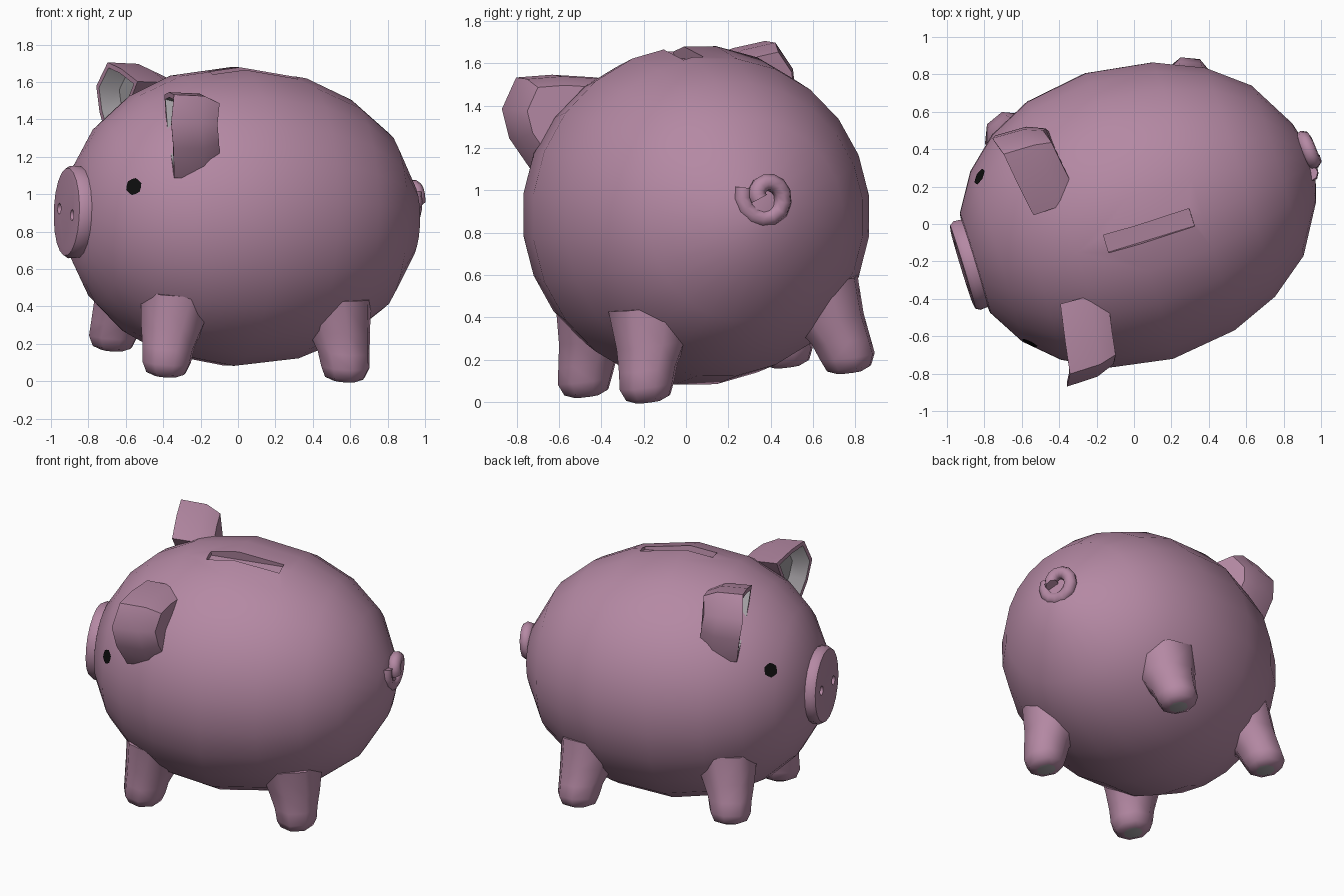
import bpy, bmesh
from math import cos, sin, pi, radians, atan2
from mathutils import Vector, Matrix
from mathutils.bvhtree import BVHTree

if "Cube" in bpy.data.objects:
    bpy.data.objects.remove(bpy.data.objects["Cube"])

# Local frame: x forward, y left, z up; POSE turns and tips the finished pig
POSE = (Matrix.Translation((0.03, 0.06, 0.88)) @ Matrix.Rotation(radians(197), 4, 'Z')
        @ Matrix.Rotation(radians(-1.5), 4, 'Y') @ Matrix.Rotation(radians(-8), 4, 'X'))


def material(name, color):
    m = bpy.data.materials.new(name)
    m.use_nodes = True
    m.diffuse_color = (*color, 1)
    m.node_tree.nodes["Principled BSDF"].inputs["Base Color"].default_value = (*color, 1)
    return m


pink = material("dusty pink", (0.46, 0.25, 0.37))
grey = material("bare grey", (0.36, 0.34, 0.36))
black = material("eye black", (0.004, 0.004, 0.004))


def make(name, bm, mats):
    mesh = bpy.data.meshes.new(name)
    bm.to_mesh(mesh)
    bm.free()
    ob = bpy.data.objects.new(name, mesh)
    bpy.context.collection.objects.link(ob)
    for m in mats:
        mesh.materials.append(m)
    return ob


def loft(rings, grey_from=None):
    """Skin closed rings of points, cap both ends, paint the last bands grey."""
    bm = bmesh.new()
    loops = [[bm.verts.new(p) for p in ring] for ring in rings]
    n = len(loops[0])
    bm.faces.new(loops[0])
    for k, (a, b) in enumerate(zip(loops, loops[1:])):
        for i in range(n):
            j = (i + 1) % n
            f = bm.faces.new((a[i], a[j], b[j], b[i]))
            f.material_index = int(grey_from is not None and k >= grey_from)
    cap = bm.faces.new(loops[-1])
    cap.material_index = int(grey_from is not None)
    bmesh.ops.recalc_face_normals(bm, faces=bm.faces)
    return bm


def lathe(profile, sides):
    return loft([[(x, r * cos(2 * pi * i / sides), r * sin(2 * pi * i / sides))
                  for i in range(sides)] for x, r in profile])


def cut(ob, bm):
    cutter = make("cutter", bm, [pink])
    cutter.hide_render = True
    mod = ob.modifiers.new("cut", 'BOOLEAN')
    mod.operation, mod.solver, mod.object = 'DIFFERENCE', 'EXACT', cutter
    bpy.context.view_layer.objects.active = ob
    bpy.ops.object.modifier_apply(modifier=mod.name)
    bpy.data.objects.remove(cutter)


def finish(ob, angle=40):
    bpy.ops.object.select_all(action='DESELECT')
    ob.select_set(True)
    bpy.context.view_layer.objects.active = ob
    bpy.ops.object.shade_smooth_by_angle(angle=radians(angle))
    ob.matrix_world = POSE


# Body: egg shape turned about the forward axis
body_profile = [(-0.965, 0.06), (-0.92, 0.22), (-0.77, 0.48), (-0.56, 0.645), (-0.3, 0.755),
                (0.06, 0.805), (0.4, 0.75), (0.63, 0.635), (0.8, 0.48), (0.92, 0.28), (0.94, 0.1)]
body_bm = lathe(body_profile, 24)
surface = BVHTree.FromBMesh(body_bm)
body = make("body", body_bm, [pink])

# Coin slot cut into the back
slot = bmesh.new()
bmesh.ops.create_cube(slot, size=1, matrix=Matrix.Translation((0, 0, 0.8))
                      @ Matrix.Diagonal((0.48, 0.1, 0.12, 1)))
cut(body, slot)
finish(body)

# Snout with two nostril holes
snout = make("snout", lathe([(0.85, 0.23), (0.91, 0.245), (0.965, 0.25),
                             (0.99, 0.235), (0.995, 0.2)], 20), [pink])
for side in (1, -1):
    hole = bmesh.new()
    bmesh.ops.create_cone(hole, cap_ends=True, segments=10, radius1=0.02, radius2=0.035, depth=0.08,
                          matrix=Matrix.Translation((0.98, side * 0.12, 0)) @ Matrix.Rotation(pi / 2, 4, 'Y'))
    cut(snout, hole)
finish(snout)


def leg(x, side):
    rings = []
    for z, y, r, lean in [(-0.36, 0.4, 0.22, 0.85), (-0.54, 0.44, 0.175, 0.93), (-0.65, 0.48, 0.145, 0.98),
                          (-0.73, 0.5, 0.135, 1), (-0.785, 0.5, 0.11, 1), (-0.805, 0.5, 0.06, 1)]:
        rings.append([(x * lean + r * cos(i * pi / 4), side * (y + r * sin(i * pi / 4)), z)
                      for i in range(8)])
    return loft(rings, grey_from=5)


def ear(side):
    outline = [Vector(p) for p in [(0.59, 0.61, 0.28), (0.63, 0.69, 0.45), (0.655, 0.70, 0.59),
                                   (0.625, 0.62, 0.73), (0.6, 0.45, 0.72), (0.565, 0.25, 0.68),
                                   (0.58, 0.42, 0.45)]]
    mid = sum(outline, Vector()) / len(outline)
    rings = []
    for shift, scale in [(-0.26, 0.75), (-0.17, 0.98), (0, 1), (0.0, 0.84), (-0.1, 0.7)]:
        ring = [mid + (p - mid) * scale + Vector((shift, 0, 0)) for p in outline]
        rings.append([(p.x, side * p.y, p.z) for p in ring])
    return loft(rings, grey_from=3)


def eye(side):
    """Thin disc whose points are laid onto the body surface."""
    turn = atan2(0.2, 0.45)
    out = Vector((0.67, side * 0.74 * cos(turn), 0.74 * sin(turn)))
    centre = Vector((0.75, side * 0.45, 0.2))
    u = out.cross(Vector((0, 0, 1))).normalized()
    v = u.cross(out)
    bm = bmesh.new()
    verts = []
    for i in range(13):
        r = 0 if i == 12 else 0.043 + 0.004 * (i % 2)
        p = centre + r * (u * cos(i * pi / 6) + v * sin(i * pi / 6))
        hit = surface.ray_cast(p + out * 0.3, -out)[0] or p
        verts.append(bm.verts.new(hit + out * 0.007))
    for i in range(12):
        bm.faces.new((verts[12], verts[i], verts[(i + 1) % 12]))
    bm.normal_update()
    if bm.faces[:][0].normal.dot(out) < 0:
        bmesh.ops.reverse_faces(bm, faces=bm.faces)
    return bm


for side, word in ((1, "left"), (-1, "right")):
    finish(make(word + "_front_leg", leg(0.53, side), [pink, grey]), 50)
    finish(make(word + "_rear_leg", leg(-0.47, side), [pink, grey]), 50)
    finish(make(word + "_ear", ear(side), [pink, grey]), 50)
    finish(make(word + "_eye", eye(side), [black]))

# Curly tail: spiral tube
curve = bpy.data.curves.new("tail", 'CURVE')
curve.dimensions = '3D'
curve.bevel_depth, curve.bevel_resolution, curve.use_fill_caps = 0.042, 2, True
spline = curve.splines.new('POLY')
steps = 16
spline.points.add(steps - 1)
for i, p in enumerate(spline.points):
    t = i / (steps - 1)
    a = radians(190 - 400 * t)
    r = 0.035 + 0.07 * min(1, t * 1.6)
    p.co = (-0.97 + 0.04 * t, -0.05 - r * cos(a), 0.11 + r * sin(a), 1)
spline.use_smooth = True
curve.materials.append(pink)
tail = bpy.data.objects.new("tail", curve)
bpy.context.collection.objects.link(tail)
tail.matrix_world = POSE
